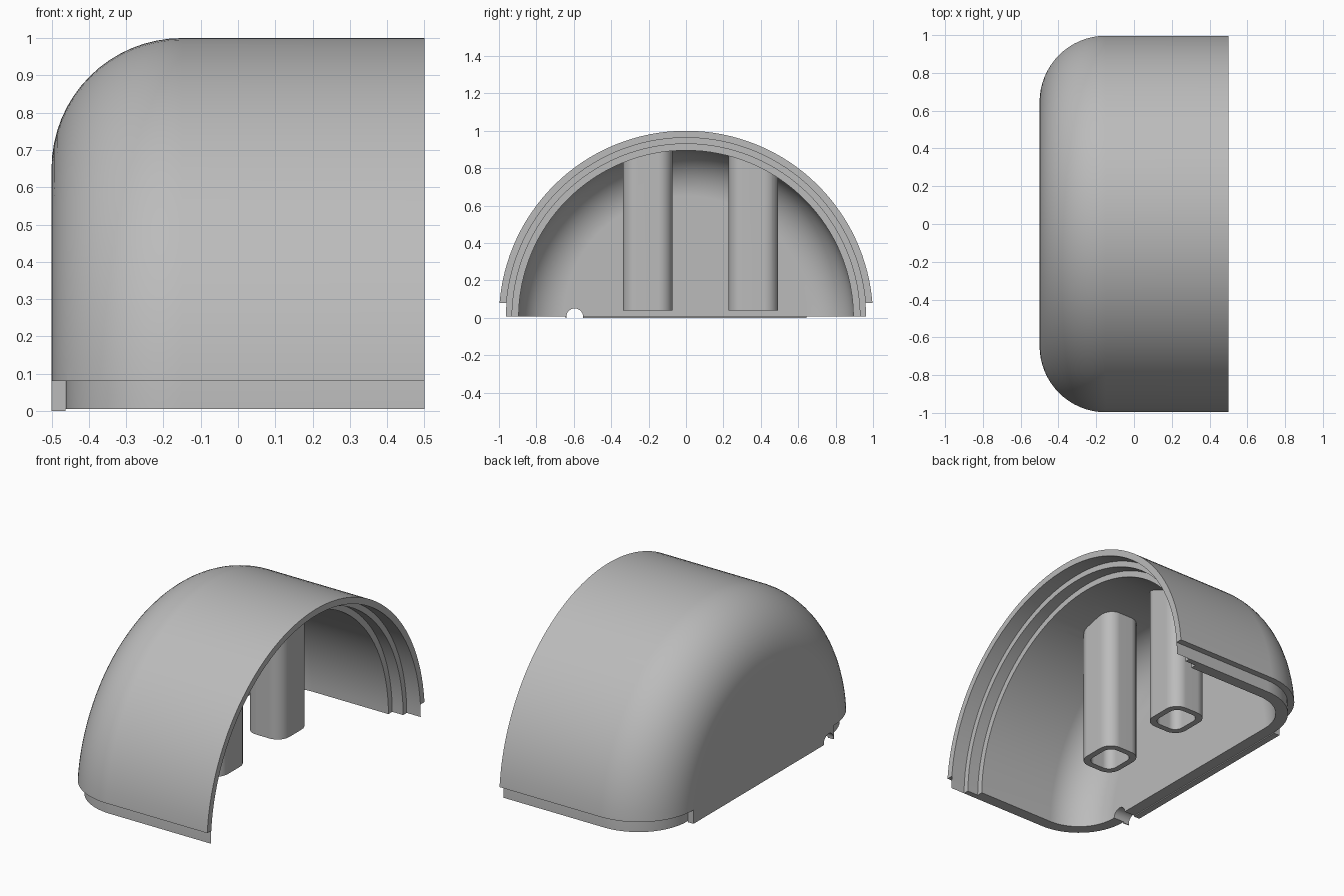
import bpy
import bmesh
import math
from mathutils import Matrix, Vector

if "Cube" in bpy.data.objects:
    bpy.data.objects.remove(bpy.data.objects["Cube"], do_unlink=True)

grey = bpy.data.materials.new("light grey plastic")
grey.use_nodes = True
grey.diffuse_color = (0.5, 0.5, 0.5, 1)
grey.node_tree.nodes["Principled BSDF"].inputs["Base Color"].default_value = (0.5, 0.5, 0.5, 1)


def finish(bm, name):
    bmesh.ops.recalc_face_normals(bm, faces=bm.faces)
    mesh = bpy.data.meshes.new(name)
    bm.to_mesh(mesh)
    bm.free()
    mesh.materials.append(grey)
    obj = bpy.data.objects.new(name, mesh)
    bpy.context.collection.objects.link(obj)
    return obj


def lathe(name, profile, steps=128):
    """Revolve (x, radius) points about the x axis."""
    bm = bmesh.new()
    verts = [bm.verts.new((x, r, 0)) for x, r in profile]
    edges = [bm.edges.new(pair) for pair in zip(verts, verts[1:])]
    bmesh.ops.spin(bm, geom=verts + edges, cent=(0, 0, 0), axis=(1, 0, 0),
                   angle=math.tau, steps=steps, use_merge=True)
    bmesh.ops.remove_doubles(bm, verts=bm.verts, dist=1e-5)
    bmesh.ops.holes_fill(bm, edges=bm.edges, sides=0)
    return finish(bm, name)


def rounded_end(x, flat, radius, steps=16):
    """Profile of a closed end: flat disc followed by a quarter-round."""
    angles = [math.pi / 2 * i / steps for i in range(steps + 1)]
    return [(x + radius * (1 - math.cos(a)), flat + radius * math.sin(a)) for a in angles]


def box(name, low, high):
    low, high = Vector(low), Vector(high)
    bm = bmesh.new()
    bmesh.ops.create_cube(bm, size=1, matrix=Matrix.Translation((low + high) / 2)
                          @ Matrix.Diagonal((*(high - low), 1)))
    return finish(bm, name)


def rounded_column(name, cy, sx, sy, radius, z0, z1, steps=8):
    """Upright column with a rounded-rectangle section."""
    bm = bmesh.new()
    ring = []
    for quarter, (u, v) in enumerate([(1, 1), (-1, 1), (-1, -1), (1, -1)]):
        for i in range(steps + 1):
            a = (quarter + i / steps) * math.pi / 2
            ring.append(bm.verts.new((u * (sx / 2 - radius) + radius * math.cos(a),
                                      cy + v * (sy / 2 - radius) + radius * math.sin(a), z0)))
    face = bm.faces.new(ring)
    top = bmesh.ops.extrude_face_region(bm, geom=[face])["geom"]
    bmesh.ops.translate(bm, vec=(0, 0, z1 - z0),
                        verts=[v for v in top if isinstance(v, bmesh.types.BMVert)])
    return finish(bm, name)


def subtract(obj, cutter):
    mod = obj.modifiers.new("cut", 'BOOLEAN')
    mod.operation = 'DIFFERENCE'
    mod.solver = 'EXACT'
    mod.object = cutter
    bpy.context.view_layer.objects.active = obj
    bpy.ops.object.modifier_apply(modifier=mod.name)
    bpy.data.objects.remove(cutter, do_unlink=True)


# Outer body, halved at the ground
shell = lathe("half_round_cover", rounded_end(-0.5, 0.65, 0.35) + [(0.5, 1)])
subtract(shell, box("ground_cut", (-2, -2, -2), (2, 2, 0)))

# Recessed lip round the lower edge, with a flush strip on the end wall
skirt = box("skirt_cut", (-1, -1.5, -0.5), (1, 1.5, 0.08))
subtract(skirt, lathe("lip_core", rounded_end(-0.463, 0.65, 0.313) + [(1.2, 0.963)]))
subtract(skirt, box("flush_strip", (-0.6, -0.645, -0.6), (-0.4, 0.645, 0.2)))
subtract(shell, skirt)
subtract(shell, box("lip_trim", (-0.463, -2, -0.5), (2, 2, 0.006)))

# Hollow inside with a two-step rim, leaving two hollow posts standing
cavity = lathe("cavity", rounded_end(-0.395, 0.65, 0.245)
               + [(0.34, 0.895), (0.34, 0.93), (0.41, 0.93), (0.41, 0.9629), (0.7, 0.9629)])
for cy in (-0.205, 0.36):
    post = rounded_column("post", cy, 0.235, 0.265, 0.075, 0.04, 1.3)
    subtract(post, rounded_column("post_bore", cy, 0.165, 0.195, 0.05, -0.2, 1.5))
    subtract(cavity, post)
subtract(shell, cavity)

# Small cable notch in the end wall
bm = bmesh.new()
bmesh.ops.create_cone(bm, cap_ends=True, segments=32, radius1=0.045, radius2=0.045, depth=0.4,
                      matrix=Matrix.Translation((-0.45, -0.595, 0.005))
                      @ Matrix.Rotation(math.pi / 2, 4, 'Y'))
subtract(shell, finish(bm, "notch_cut"))

# Smooth curved walls, crisp edges
bpy.ops.object.select_all(action='DESELECT')
shell.select_set(True)
bpy.context.view_layer.objects.active = shell
bpy.ops.object.shade_smooth_by_angle(angle=math.radians(30))
weighted = shell.modifiers.new("weighted_normals", 'WEIGHTED_NORMAL')
weighted.keep_sharp = True
